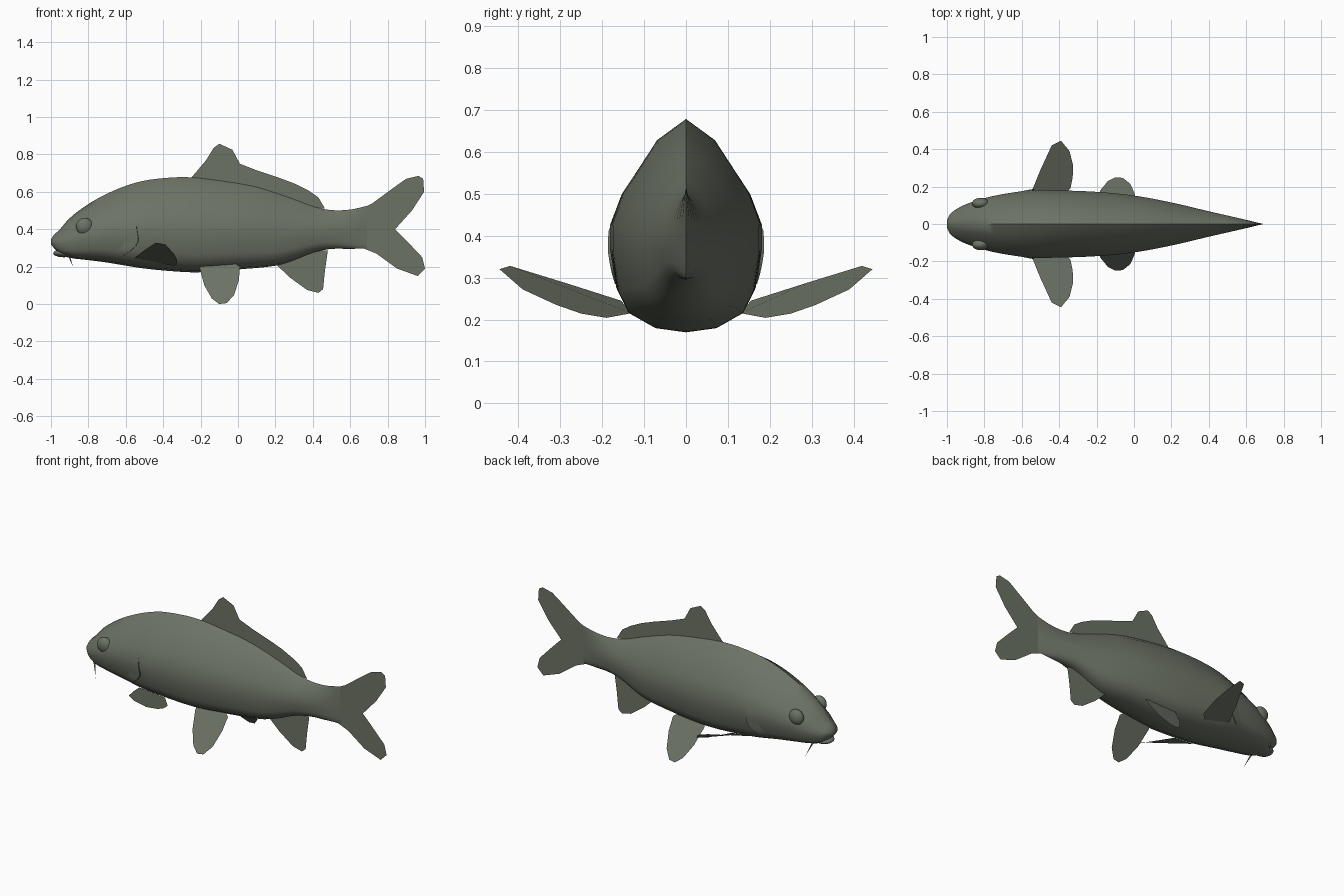
import bpy, bmesh, math
from mathutils import Vector

if "Cube" in bpy.data.objects:
    bpy.data.objects.remove(bpy.data.objects["Cube"])

scale_green = bpy.data.materials.new("grey green")
scale_green.diffuse_color = (0.15, 0.17, 0.13, 1)
scale_green.use_nodes = True
scale_green.node_tree.nodes["Principled BSDF"].inputs["Base Color"].default_value = scale_green.diffuse_color


def make(name, verts, faces, smooth=None):
    me = bpy.data.meshes.new(name)
    me.from_pydata(verts, [], faces)
    bm = bmesh.new()
    bm.from_mesh(me)
    bmesh.ops.remove_doubles(bm, verts=bm.verts, dist=0.0002)
    bmesh.ops.recalc_face_normals(bm, faces=bm.faces)
    bm.to_mesh(me)
    bm.free()
    me.materials.append(scale_green)
    ob = bpy.data.objects.new(name, me)
    bpy.context.collection.objects.link(ob)
    if smooth:
        bpy.ops.object.select_all(action='DESELECT')
        ob.select_set(True)
        bpy.context.view_layer.objects.active = ob
        bpy.ops.object.shade_smooth_by_angle(angle=math.radians(smooth))
    return ob


def curve(table, x):
    # cubic interpolation through (x, value) points
    n = len(table)

    def slope(i):
        a, b = table[max(i - 1, 0)], table[min(i + 1, n - 1)]
        return (b[1] - a[1]) / (b[0] - a[0])
    x = min(max(x, table[0][0]), table[-1][0])
    i = next(k for k in range(n - 1) if x <= table[k + 1][0])
    (x0, y0), (x1, y1) = table[i], table[i + 1]
    h = x1 - x0
    t = (x - x0) / h
    return ((2*t**3 - 3*t**2 + 1) * y0 + (t**3 - 2*t**2 + t) * h * slope(i)
            + (3*t**2 - 2*t**3) * y1 + (t**3 - t**2) * h * slope(i + 1))


# Body outline: back, belly, half width along x
BACK = [(-1, .345), (-.985, .368), (-.95, .402), (-.9, .46), (-.8, .535), (-.7, .59), (-.6, .632),
        (-.5, .66), (-.35, .677), (-.25, .677), (-.1, .66), (.1, .625), (.3, .56),
        (.4, .522), (.5, .502), (.6, .505), (.69, .525)]
BELLY = [(-1, .318), (-.97, .285), (-.92, .252), (-.8, .235), (-.7, .222), (-.5, .19),
         (-.3, .172), (-.2, .17), (0, .185), (.2, .205), (.3, .235), (.4, .275),
         (.5, .295), (.6, .295), (.69, .298)]
WIDTH = [(-1, .02), (-.985, .05), (-.95, .08), (-.9, .105), (-.8, .138), (-.7, .16), (-.55, .18),
         (-.42, .18), (-.2, .172), (0, .152), (.2, .115), (.4, .068), (.6, .022), (.69, .0005)]
# half cross-section: (height fraction, width fraction)
SECTION = [(0, 0), (.02, .42), (.09, .78), (.19, .92), (.38, 1), (.5, 1), (.65, .85),
           (.9, .39), (1, 0)]


def skin(x, t, off=0):
    # point on the +y flank at height fraction t
    lo, hi = curve(BELLY, x), curve(BACK, x)
    i = next(k for k in range(8) if t <= SECTION[k + 1][0])
    (a, wa), (b, wb) = SECTION[i], SECTION[i + 1]
    w = wa + (wb - wa) * (t - a) / (b - a)
    return (x, curve(WIDTH, x) * w + off, lo + (hi - lo) * t)


# Body
ring = [(t, 1) for t, w in SECTION] + [(t, -1) for t, w in SECTION[-2:0:-1]]
xs = [-1, -.993, -.985, -.97] + [-.95 + .04 * i for i in range(41)] + [.69]
verts, faces, m = [], [], len(ring)
for x in xs:
    for t, s in ring:
        px, py, pz = skin(x, t)
        verts.append((px, s * py, pz))
for r in range(len(xs) - 1):
    for k in range(m):
        a, b = r * m + k, r * m + (k + 1) % m
        faces.append((a, b, b + m, a + m))
faces.append(tuple(range(m)))
make("body", verts, faces, 50)


# Ellipsoid helper
def ball(name, c, r, smooth=60):
    bpy.ops.mesh.primitive_uv_sphere_add(segments=20, ring_count=12, location=c)
    ob = bpy.context.object
    ob.name = name
    ob.scale = r
    ob.data.materials.append(scale_green)
    bpy.ops.object.shade_smooth_by_angle(angle=math.radians(smooth))


# Lower lip
ball("lower_lip", (-.93, 0, .272), (.058, .055, .022))


def fin(name, pts):
    make(name, pts, [tuple(range(len(pts)))])


# Centre fins, flat sheets on y = 0
fin("dorsal_fin", [(x, 0, z) for x, z in [
    (-.25, .66), (-.25, .675), (-.17, .77), (-.13, .835), (-.1, .857), (-.03, .825), (.01, .75),
    (.1, .715), (.22, .675), (.3, .645), (.38, .605), (.43, .57), (.465, .51),
    (.36, .52), (.3, .53), (0, .6)]])
fin("tail_fin", [(x, 0, z) for x, z in [
    (.64, .5), (.72, .54), (.85, .635), (.9, .67), (.965, .685), (.99, .67), (.995, .6), (.93, .5),
    (.84, .4), (.9, .34), (.985, .25), (1, .19), (.96, .15), (.85, .19), (.74, .27),
    (.64, .31)]])
fin("anal_fin", [(x, 0, z) for x, z in [
    (.2, .215), (.28, .14), (.37, .075), (.43, .06), (.455, .08), (.465, .18),
    (.48, .285), (.35, .29)]])

for side, s in (("left", 1), ("right", -1)):
    # Paired fins
    fin(side + "_pelvic_fin", [(x, s * (.25 - .7 * z), z) for x, z in [
        (-.2, .22), (-.205, .19), (-.18, .1), (-.14, .03), (-.1, 0), (-.06, .005), (-.02, .05),
        (.005, .13), (.01, .2), (-.02, .22)]])
    fin(side + "_pectoral_fin", [(x, s * y, z) for x, y, z in [
        (-.555, .155, .245), (-.5, .29, .288), (-.44, .42, .328), (-.39, .445, .32),
        (-.345, .39, .272), (-.325, .31, .235), (-.328, .25, .214), (-.34, .19, .204),
        (-.4, .13, .215)]])
    # Eye
    ball(side + "_eye", (-.82, s * .11, .415), (.046, .03, .046))
    # Barbel
    a, b = Vector((-.915, s * .075, .285)), Vector((-.88, s * .11, .195))
    base = [a + Vector((.007 * math.cos(q), .007 * math.sin(q), 0))
            for q in (0, 1.57, 3.14, 4.71)]
    make(side + "_barbel", base + [b],
         [(0, 1, 4), (1, 2, 4), (2, 3, 4), (3, 0, 4), (3, 2, 1, 0)])
    # Gill cover: thin flap with a raised rear edge
    gv, gf, rows, cols = [], [], 9, 6
    for i in range(rows):
        t = .08 + .45 * i / (rows - 1)
        rear = curve([(.08, -.64), (.2, -.57), (.3, -.535), (.42, -.54), (.53, -.545)], t)
        lift = .007 * math.sin(math.pi * i / (rows - 1)) ** .5
        for j in range(cols):
            u = j / (cols - 1)
            x, y, z = skin(rear - .1 * (1 - u), t, -.003 + (lift + .003) * u)
            gv.append((x, s * y, z))
        x, y, z = skin(rear + .003, t, -.004)
        gv.append((x, s * y, z))
    w = cols + 1
    for i in range(rows - 1):
        for j in range(cols):
            k = i * w + j
            gf.append((k, k + 1, k + w + 1, k + w))
    make(side + "_gill_cover", gv, gf, 40)
